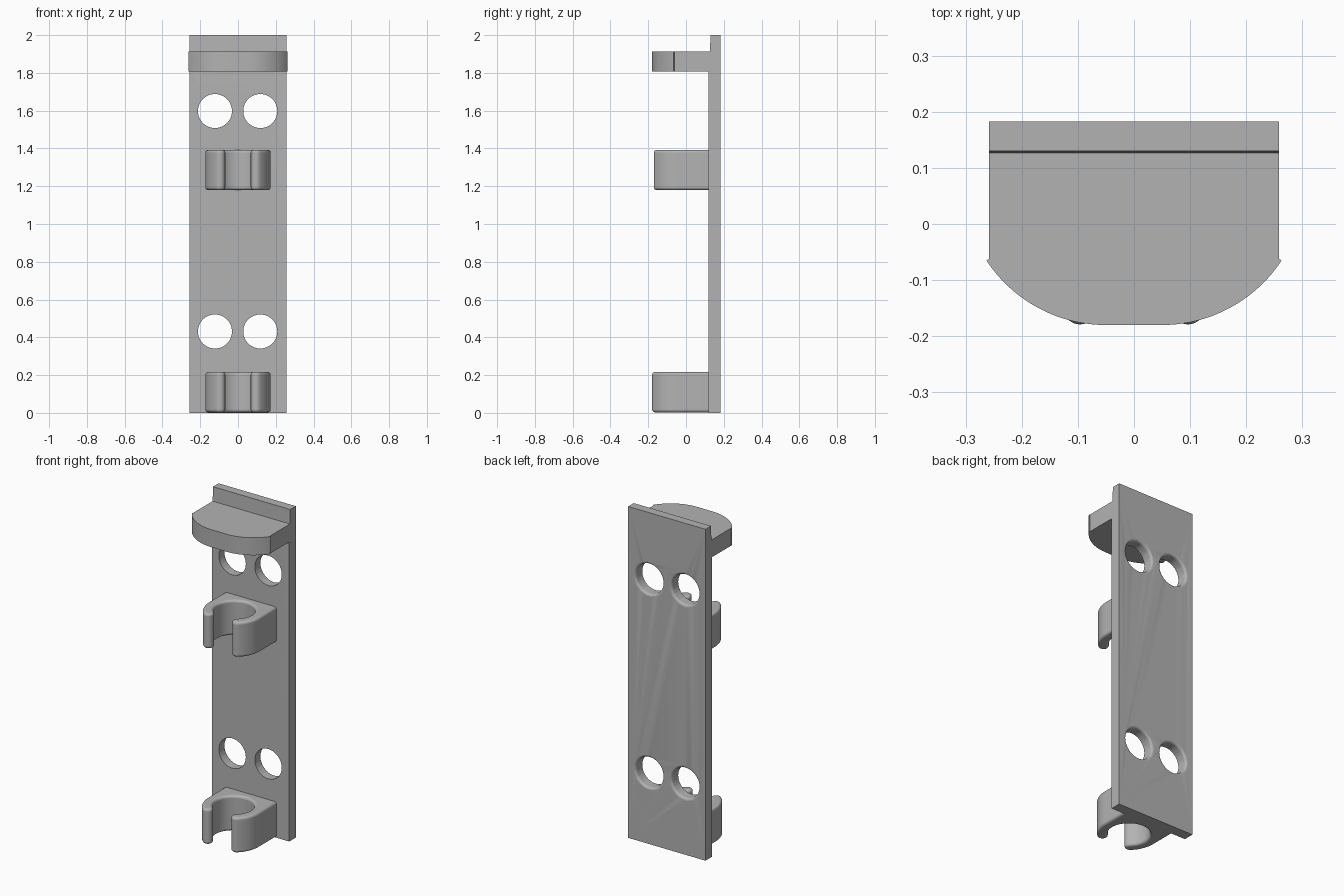
import bpy, bmesh
from math import sin, cos, pi, radians, sqrt

cube = bpy.data.objects.get("Cube")
if cube:
    bpy.data.objects.remove(cube, do_unlink=True)

GREY = (0.45, 0.45, 0.45, 1)
grey = bpy.data.materials.new("plain grey")
grey.use_nodes = True
grey.diffuse_color = GREY
grey.node_tree.nodes["Principled BSDF"].inputs["Base Color"].default_value = GREY


def arc(cx, cy, r, a0, a1, n):
    """Points on an arc, angles in degrees."""
    steps = [radians(a0 + (a1 - a0) * i / n) for i in range(n + 1)]
    return [(cx + r * cos(a), cy + r * sin(a)) for a in steps]


def mirrored(half):
    """Close a right-hand outline with its mirror image."""
    return half + [(-x, y) for x, y in reversed(half)]


def extrude(name, points, direction):
    """Turn a ring of 3D points into a prism."""
    bm = bmesh.new()
    face = bm.faces.new([bm.verts.new(p) for p in points])
    top = bmesh.ops.extrude_face_region(bm, geom=[face])["geom"]
    bmesh.ops.translate(bm, vec=direction,
                        verts=[v for v in top if isinstance(v, bmesh.types.BMVert)])
    bmesh.ops.recalc_face_normals(bm, faces=bm.faces)
    return finish(name, bm)


def finish(name, bm):
    mesh = bpy.data.meshes.new(name)
    bm.to_mesh(mesh)
    bm.free()
    mesh.materials.append(grey)
    obj = bpy.data.objects.new(name, mesh)
    bpy.context.collection.objects.link(obj)
    return obj


def smooth(obj, angle=35):
    bpy.ops.object.select_all(action="DESELECT")
    obj.select_set(True)
    bpy.context.view_layer.objects.active = obj
    bpy.ops.object.shade_smooth_by_angle(angle=radians(angle))


# Back plate, its front leaning back slightly above the shelf
W, BACK, FRONT = 0.258, 0.183, 0.12
side = [(BACK, 0), (BACK, 2), (0.13, 2), (0.126, 1.9), (FRONT, 1.82), (FRONT, 0)]
plate = extrude("back_plate", [(-W, y, z) for y, z in side], (2 * W, 0, 0))

# Four round holes with a rounded rim at the back
R, RIM, SIDES = 0.09, 0.014, 48
bore = [(R, FRONT - 0.05)] + [
    (R + RIM * (1 - cos(t * pi / 8)), BACK - RIM + RIM * sin(t * pi / 8))
    for t in range(5)] + [(R + RIM, BACK + 0.05)]
bm = bmesh.new()
for cx in (-0.122, 0.118):
    for cz in (0.431, 1.598):
        rings = [[bm.verts.new((cx + r * cos(2 * pi * i / SIDES), y,
                                cz + r * sin(2 * pi * i / SIDES)))
                  for i in range(SIDES)] for r, y in bore]
        for a, b in zip(rings, rings[1:]):
            for i in range(SIDES):
                j = (i + 1) % SIDES
                bm.faces.new((a[i], a[j], b[j], b[i]))
        bm.faces.new(rings[0])
        bm.faces.new(rings[-1])
bmesh.ops.recalc_face_normals(bm, faces=bm.faces)
cutter = finish("hole_cutter", bm)
cutter.hide_render = True
cut = plate.modifiers.new("holes", "BOOLEAN")
cut.object = cutter
cut.solver = "EXACT"
smooth(plate)
bpy.ops.object.modifier_apply(modifier=cut.name)
bpy.data.objects.remove(cutter, do_unlink=True)
smooth(plate)

# Shelf with a bowed front and small overhanging corners
half = [(W, 0.14), (W, -0.062), (0.263, -0.065)]
half += arc(0.05, 0.0748, 0.2548, -33.3, -90, 20)
shelf = extrude("top_shelf", [(x, y, 1.808) for x, y in mirrored(half)], (0, 0, 0.106))
smooth(shelf, 30)


# Spring clips: open rings with round tips, joined to the plate
def clip(name, z, height, cy):
    outer, inner, tip = 0.173, 0.115, -48
    mid, thick = (outer + inner) / 2, (outer - inner) / 2
    a = radians(tip)
    half = [(outer, 0.14)]
    half += arc(0, cy, outer, 0, tip, 16)
    half += arc(mid * cos(a), cy + mid * sin(a), thick, tip, tip - 180, 12)[1:-1]
    half += arc(0, cy, inner, tip, 88, 32)
    obj = extrude(name, [(x, y, z) for x, y in mirrored(half)], (0, 0, height))
    bevel = obj.modifiers.new("soft edges", "BEVEL")
    bevel.width = 0.014
    bevel.segments = 4
    bevel.limit_method = "ANGLE"
    bevel.angle_limit = radians(50)
    smooth(obj)
    return obj


clip("lower_clip", 0.003, 0.213, -0.043)
clip("upper_clip", 1.18, 0.212, -0.034)
